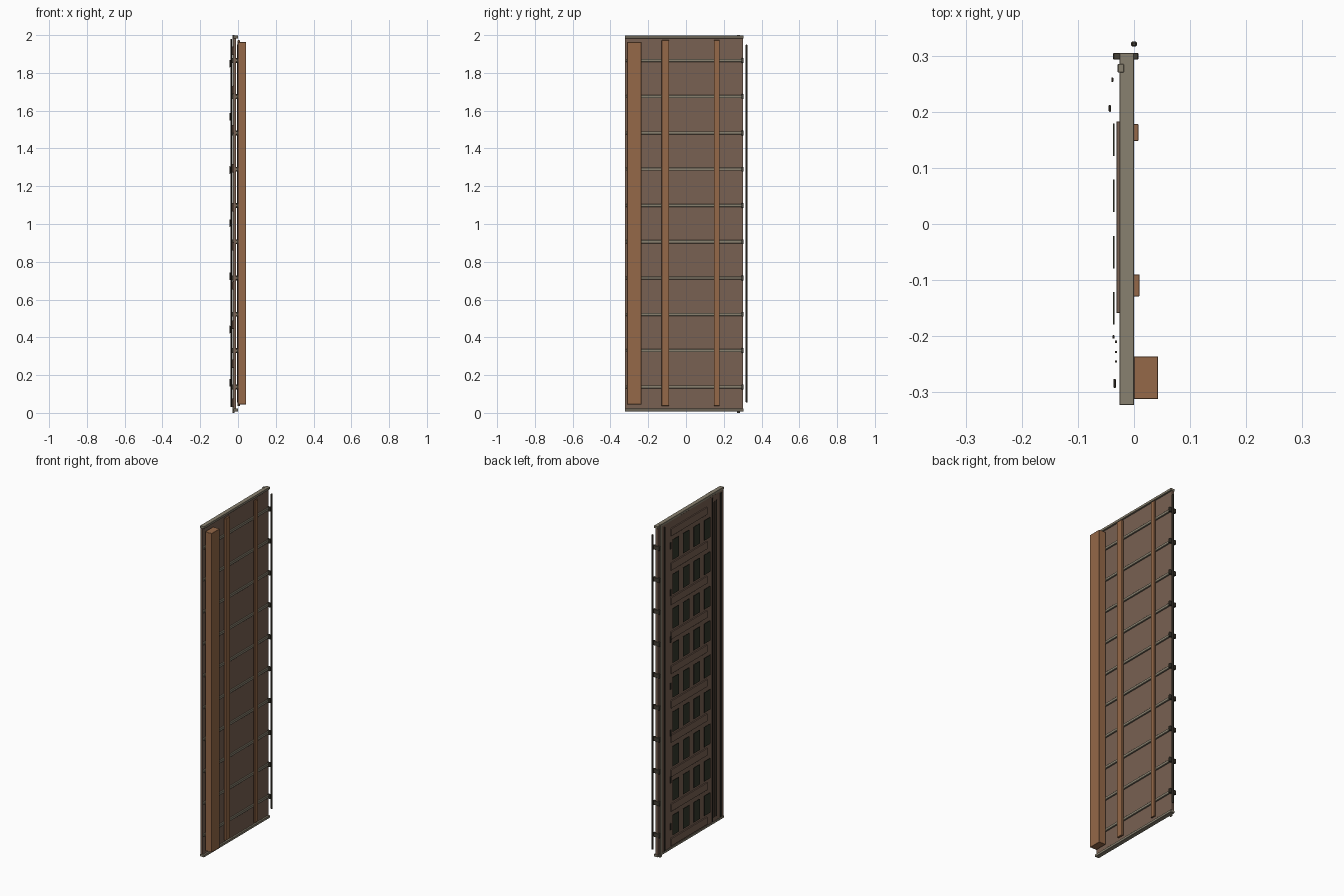
import bpy, bmesh
from mathutils import Vector


def mat(name, c):
    m = bpy.data.materials.new(name)
    m.diffuse_color = (*c, 1)
    return m


PLATE = mat("brown_plate", (0.19, 0.12, 0.085))
WOOD = mat("warm_timber", (0.30, 0.14, 0.065))
STEEL = mat("olive_steel", (0.25, 0.22, 0.16))
DARK = mat("dark_metal", (0.06, 0.05, 0.035))
GLASS = mat("dark_pane", (0.035, 0.04, 0.025))


def boxes(name, items, material, bevel=0.0):
    """One object from (x0, x1, y0, y1, z0, z1) extents."""
    bm = bmesh.new()
    for x0, x1, y0, y1, z0, z1 in items:
        vs = bmesh.ops.create_cube(bm, size=1)["verts"]
        for v in vs:
            v.co = Vector(((x0 + x1) / 2 + v.co.x * (x1 - x0),
                           (y0 + y1) / 2 + v.co.y * (y1 - y0),
                           (z0 + z1) / 2 + v.co.z * (z1 - z0)))
    me = bpy.data.meshes.new(name)
    bm.to_mesh(me)
    bm.free()
    me.materials.append(material)
    ob = bpy.data.objects.new(name, me)
    bpy.context.collection.objects.link(ob)
    if bevel:
        b = ob.modifiers.new("edge", "BEVEL")
        b.width, b.segments = bevel, 1
    return ob


ribs_z = [0.138 + 0.192 * i for i in range(10)]
rows_z = [0.985 + 0.207 * (i - 4) for i in range(9)]
clips_z = [0.16 + 0.2815 * i for i in range(7)]

# Main plate and its top and bottom rails
boxes("plate", [(-0.025, -0.010, -0.322, 0.303, 0.012, 1.99)], PLATE)
boxes("end_rails", [(-0.026, 0.0, -0.323, 0.305, 0.008, 0.022),
                    (-0.026, 0.0, -0.323, 0.305, 1.983, 1.997)], STEEL, 0.001)

# Right face: horizontal ribs, deep timber and two battens
boxes("horizontal_ribs", [(-0.011, -0.001, -0.318, 0.298, z - 0.008, z + 0.008)
                          for z in ribs_z], STEEL, 0.0015)
boxes("deep_timber", [(0.0, 0.043, -0.312, -0.236, 0.045, 1.963)], WOOD, 0.001)
boxes("wide_batten", [(-0.002, 0.010, -0.129, -0.09, 0.037, 1.973)], WOOD, 0.001)
boxes("narrow_batten", [(-0.002, 0.008, 0.148, 0.178, 0.037, 1.973)], WOOD, 0.001)

# Edge rod with a bracket at each rib
boxes("edge_rod", [(-0.005, 0.005, 0.316, 0.325, 0.055, 1.95)], DARK, 0.002)
boxes("rod_brackets", [(-0.037, 0.008, 0.293, 0.305, z - 0.013, z + 0.013)
                       for z in ribs_z], DARK, 0.0015)

# Left face: corner post, cross slats and dark panes
boxes("corner_post", [(-0.029, -0.018, 0.27, 0.285, 0.0, 2.0)], STEEL, 0.001)
boxes("cross_slats", [(-0.031, -0.024, -0.159, 0.183, z - 0.126, z - 0.081)
                      for z in rows_z + [rows_z[-1] + 0.207]], PLATE, 0.001)
boxes("panes", [(-0.037, -0.035, y - 0.029, y + 0.029, z - 0.06, z + 0.06)
                for z in rows_z for y in (-0.15, -0.05, 0.05, 0.15)], GLASS)

# Left face: vertical cables, strip and clips
for name, x, y, w in (("front_strip", -0.0345, -0.284, 0.016),
                      ("inner_cable", -0.0365, -0.201, 0.006),
                      ("back_cable", -0.0385, 0.257, 0.008)):
    boxes(name, [(x - 0.002, x + 0.002, y - w / 2, y + w / 2, 0.03, 1.98)], DARK, 0.001)
boxes("thin_wires", [(-0.0335, -0.0305, y - 0.002, y + 0.002, 0.05, 1.95)
                     for y in (-0.21, -0.228, -0.245)], DARK)
boxes("clips", [(-0.045, -0.041, 0.2, 0.212, z - 0.02, z + 0.02)
                for z in clips_z], DARK, 0.001)
